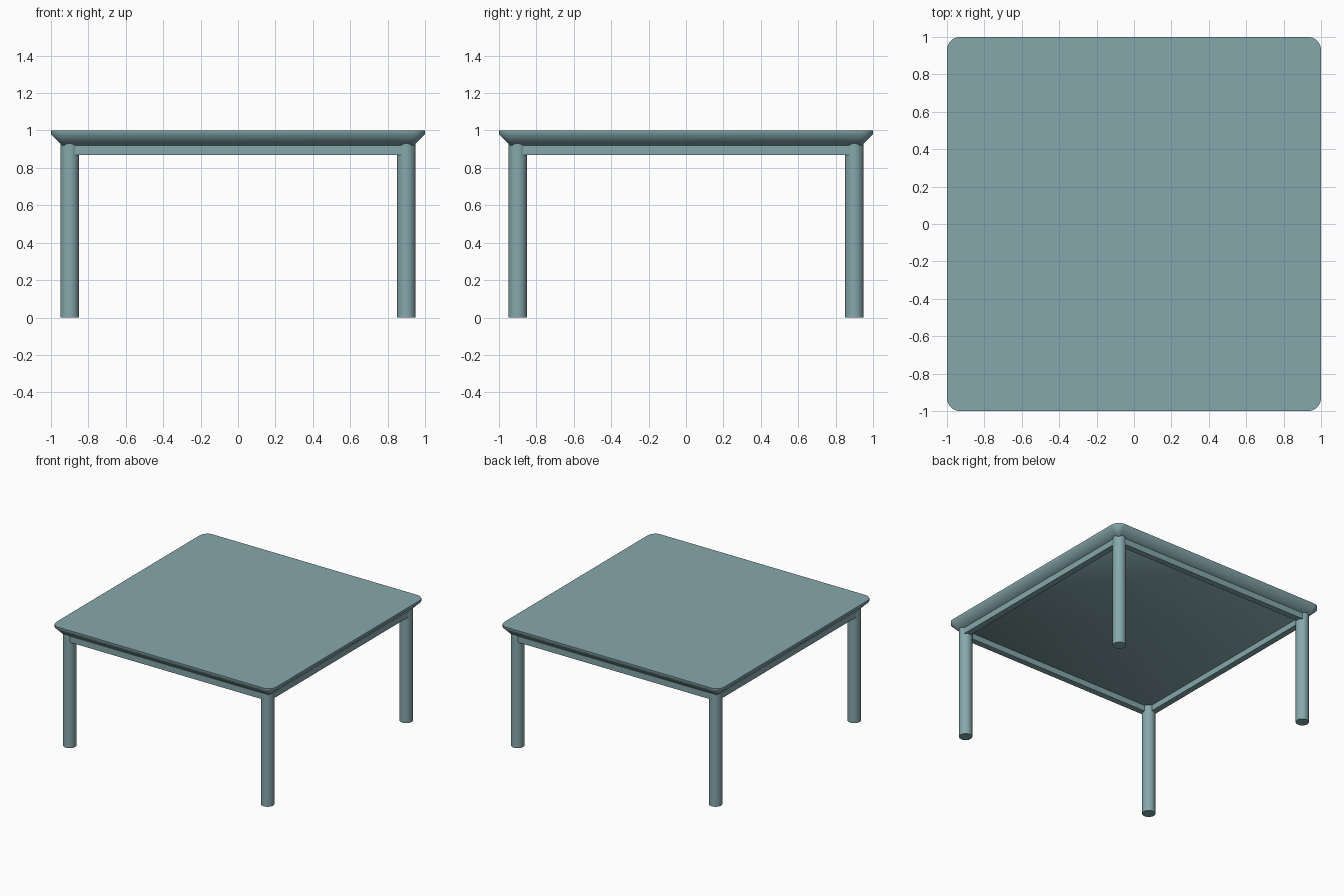
import bpy, bmesh, math

if "Cube" in bpy.data.objects:
    bpy.data.objects.remove(bpy.data.objects["Cube"])

mat = bpy.data.materials.new("teal_paint")
mat.diffuse_color = (0.24, 0.39, 0.41, 1)
mat.use_nodes = True
mat.node_tree.nodes["Principled BSDF"].inputs["Base Color"].default_value = mat.diffuse_color


def finish(name, bm, angle=50):
    bmesh.ops.recalc_face_normals(bm, faces=bm.faces)
    mesh = bpy.data.meshes.new(name)
    bm.to_mesh(mesh)
    bm.free()
    obj = bpy.data.objects.new(name, mesh)
    bpy.context.collection.objects.link(obj)
    mesh.materials.append(mat)
    bpy.ops.object.select_all(action='DESELECT')
    obj.select_set(True)
    bpy.context.view_layer.objects.active = obj
    bpy.ops.object.shade_smooth_by_angle(angle=math.radians(angle))
    return obj


def rounded_square(bm, half, radius, z, steps=8):
    ring = []
    for q in range(4):
        mid = math.pi / 4 + q * math.pi / 2
        cx = math.copysign(half - radius, math.cos(mid))
        cy = math.copysign(half - radius, math.sin(mid))
        for i in range(steps + 1):
            a = q * math.pi / 2 + i / steps * math.pi / 2
            ring.append(bm.verts.new((cx + radius * math.cos(a), cy + radius * math.sin(a), z)))
    return ring


# Tabletop: rounded square with a thin rim and an undercut edge
bm = bmesh.new()
rings = [rounded_square(bm, 1 - inset, max(0.07 - inset, 0.012), z)
         for inset, z in [(0, 1.0), (0, 0.98), (0.062, 0.918)]]
for a, b in zip(rings, rings[1:]):
    for i in range(len(a)):
        j = (i + 1) % len(a)
        bm.faces.new((a[i], a[j], b[j], b[i]))
bm.faces.new(rings[0])
bm.faces.new(rings[-1])
finish("tabletop", bm)

# Legs: round posts running up into the tabletop
LEG, TOP = 0.9, 0.935
for yname, sy in (("front", -1), ("back", 1)):
    for xname, sx in (("left", -1), ("right", 1)):
        bm = bmesh.new()
        bmesh.ops.create_cone(bm, cap_ends=True, segments=32, radius1=0.05, radius2=0.05, depth=TOP)
        bmesh.ops.translate(bm, verts=bm.verts, vec=(sx * LEG, sy * LEG, TOP / 2))
        finish(f"{yname}_{xname}_leg", bm)

# Aprons: rails between the legs, just under the top
for name, dx, dy in (("front", 0, -1), ("back", 0, 1), ("left", -1, 0), ("right", 1, 0)):
    bm = bmesh.new()
    bmesh.ops.create_cube(bm, size=1)
    length, thick = 1.8, 0.05
    bmesh.ops.scale(bm, verts=bm.verts, vec=(thick if dx else length, thick if dy else length, 0.055))
    bmesh.ops.translate(bm, verts=bm.verts, vec=(dx * 0.915, dy * 0.915, 0.8975))
    finish(f"{name}_apron", bm, 30)
